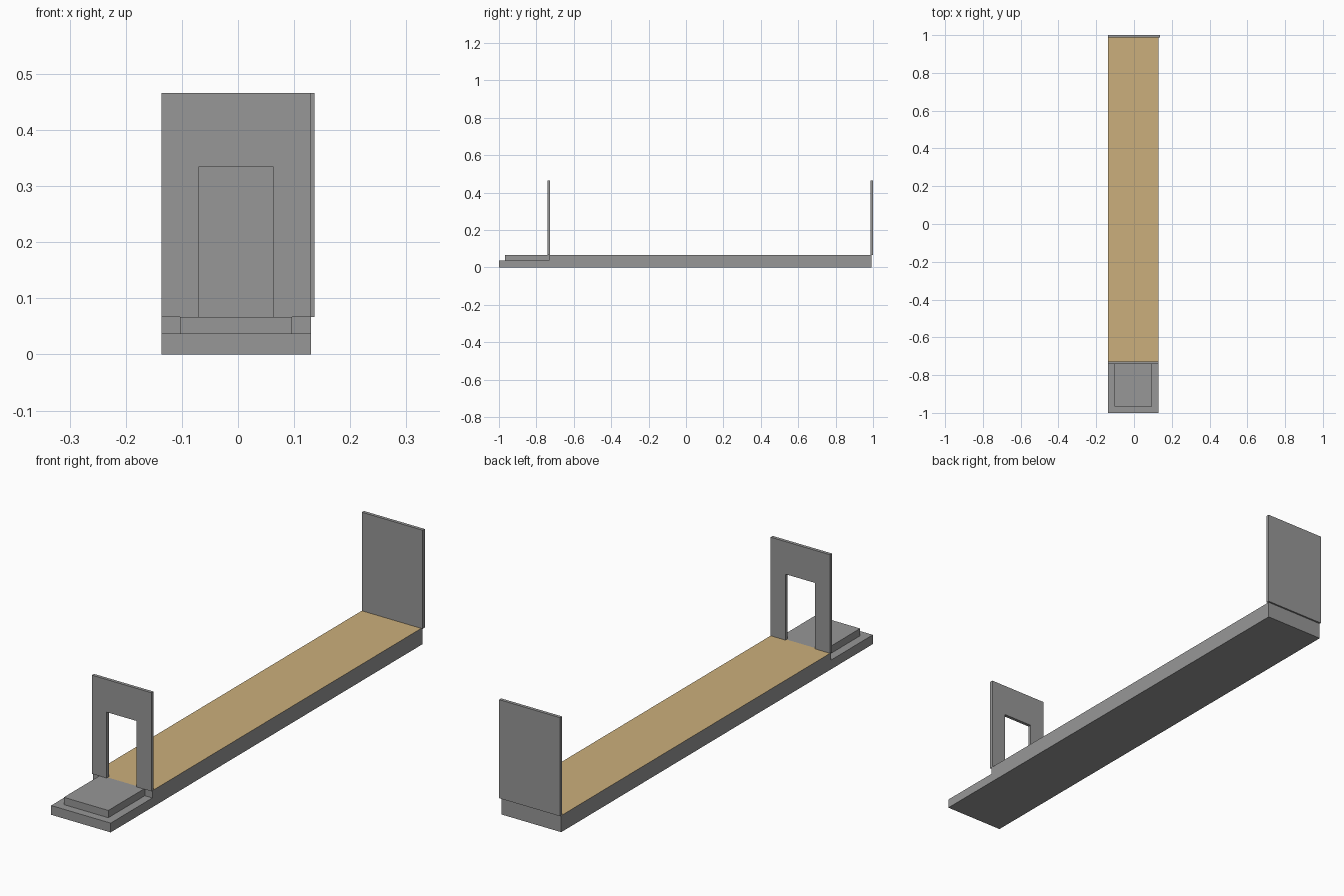
import bpy, bmesh
from mathutils import Vector

if "Cube" in bpy.data.objects:
    bpy.data.objects.remove(bpy.data.objects["Cube"])


def material(name, rgb):
    m = bpy.data.materials.new(name)
    m.diffuse_color = (*rgb, 1)
    m.use_nodes = True
    m.node_tree.nodes["Principled BSDF"].inputs["Base Color"].default_value = m.diffuse_color
    return m


GREY = material("grey", (0.31, 0.31, 0.31))
WOOD = material("wood", (0.60, 0.43, 0.20))

LEFT, RIGHT = -0.1365, 0.13      # floor sides
FLOOR, BASE = 0.067, 0.0375      # floor and porch heights
TOP = 0.466                      # wall tops
PORCH = -0.7333                  # where the porch meets the floor


def prism(name, outline, offset, mats=(GREY,)):
    """Extrude a flat 3D outline along an offset vector."""
    bm = bmesh.new()
    face = bm.faces.new([bm.verts.new(p) for p in outline])
    out = bmesh.ops.extrude_face_region(bm, geom=[face])
    moved = [g for g in out["geom"] if isinstance(g, bmesh.types.BMVert)]
    bmesh.ops.translate(bm, vec=Vector(offset), verts=moved)
    bmesh.ops.recalc_face_normals(bm, faces=bm.faces)
    me = bpy.data.meshes.new(name)
    bm.to_mesh(me)
    bm.free()
    for m in mats:
        me.materials.append(m)
    ob = bpy.data.objects.new(name, me)
    bpy.context.collection.objects.link(ob)
    return ob


def box(name, x, y, z):
    outline = [(x[0], y[0], z[0]), (x[1], y[0], z[0]),
               (x[1], y[1], z[0]), (x[0], y[1], z[0])]
    return prism(name, outline, (0, 0, z[1] - z[0]))


# Floor slab with a lower porch at the front; its upper top face is wood
profile = [(-1, 0), (0.993, 0), (0.993, FLOOR), (PORCH, FLOOR), (PORCH, BASE), (-1, BASE)]
slab = prism("floor_slab", [(LEFT, y, z) for y, z in profile],
             (RIGHT - LEFT, 0, 0), (GREY, WOOD))
for p in slab.data.polygons:
    if p.normal.z > 0.9 and p.center.z > FLOOR - 0.005:
        p.material_index = 1

# Entry step on the porch
box("entry_step", (-0.103, 0.096), (-0.9667, PORCH), (BASE, FLOOR))

# Front wall with doorway
dl, dr, dz = -0.07, 0.0635, 0.334
arch = [(LEFT, FLOOR), (dl, FLOOR), (dl, dz), (dr, dz),
        (dr, FLOOR), (RIGHT, FLOOR), (RIGHT, TOP), (LEFT, TOP)]
prism("front_wall", [(x, PORCH - 0.0067, z) for x, z in arch], (0, 0.0133, 0))

# Back wall, slightly wider than the floor on one side
box("back_wall", (LEFT, 0.1365), (0.9867, 1.0), (FLOOR, TOP))
